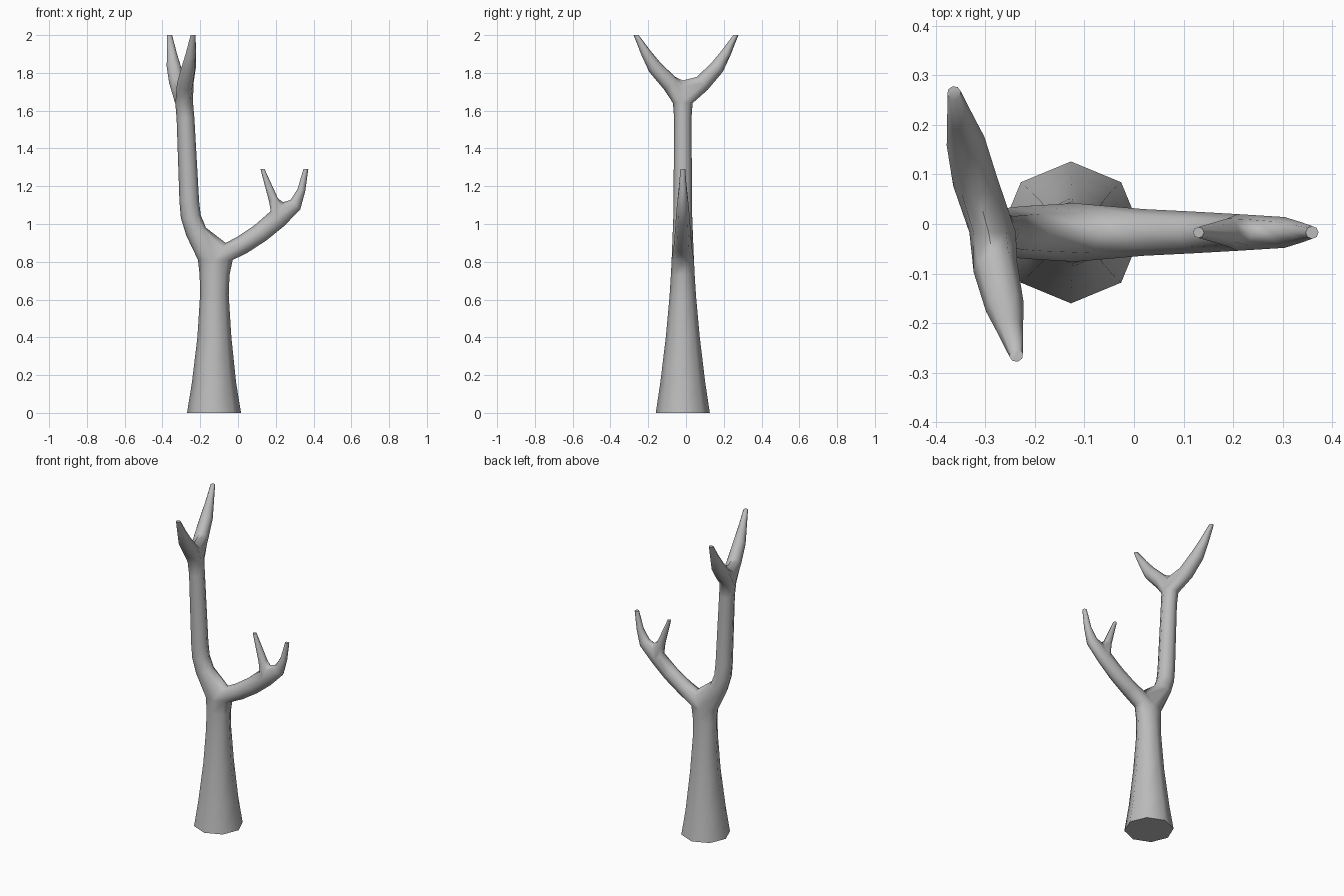
import bpy, bmesh, math
from mathutils import Vector

SIDES = 8
cube = bpy.data.objects.get("Cube")
if cube:
    bpy.data.objects.remove(cube, do_unlink=True)

bm = bmesh.new()
AXIS_Y = -0.017


def ring(center, tangent, side, r, r_side=None):
    """Eight-sided loop across the tangent; corner 2 points along side."""
    t = Vector(tangent).normalized()
    u = Vector(side).cross(t).normalized()
    v = t.cross(u)
    out = []
    for i in range(SIDES):
        a = math.tau * i / SIDES
        out.append(bm.verts.new(Vector(center) + u * r * math.cos(a)
                                + v * (r_side or r) * math.sin(a)))
    return out


def bridge(a, b):
    for i in range(SIDES):
        j = (i + 1) % SIDES
        bm.faces.new((a[i], a[j], b[j], b[i]))


def grow(start, stations, side):
    """Extend a limb through (center, tangent, radius, side radius) stations."""
    for center, tangent, r, r_side in stations:
        nxt = ring(center, tangent, side, r, r_side)
        bridge(start, nxt)
        start = nxt
    return start


def split(loop, saddle):
    """Share a saddle arc between two new loops that leave the old one."""
    saddle = Vector(saddle)
    mid = (loop[2].co + loop[6].co) / 2
    k = math.sqrt(0.5)
    sa, sc = (bm.verts.new(mid + (loop[i].co - mid) * k + (saddle - mid) * k)
              for i in (2, 6))
    sb = bm.verts.new(saddle)
    outer = loop[:3] + [sa, sb, sc] + loop[6:]
    inner = [sb, sa] + loop[2:7] + [sc]
    return outer, inner


def flat(stations):
    """Stations (x, z, tangent x, tangent z, r, r_side) in the main plane."""
    return [((x, AXIS_Y, z), (tx, 0, tz), r, rs) for x, z, tx, tz, r, rs in stations]


Y = (0, 1, 0)

# Trunk, flared at the foot
base = ring((-0.127, AXIS_Y, 0), (0, 0, 1), Y, 0.143)
bm.faces.new(base[::-1])
trunk = grow(base, flat([
    (-0.127, 0.16, 0, 1, 0.117, 0.119),
    (-0.125, 0.40, 0, 1, 0.090, 0.090),
    (-0.125, 0.62, 0, 1, 0.076, 0.070),
    (-0.124, 0.73, 0, 1, 0.079, 0.063),
    (-0.120, 0.81, 0, 1, 0.092, 0.059)]), Y)
low_limb, tall_limb = split(trunk, (-0.065, AXIS_Y, 0.90))

# Low limb with two tines
low_limb = grow(low_limb, flat([
    (0.020, 0.888, 0.85, 0.50, 0.050, 0.047),
    (0.120, 0.954, 0.80, 0.60, 0.051, 0.042),
    (0.208, 1.028, 0.75, 0.66, 0.053, 0.037)]), Y)
outer, inner = split(low_limb, (0.238, AXIS_Y, 1.115))
tips = [
    grow(outer, flat([(0.304, 1.102, 0.7, 0.7, 0.036, 0.031),
                      (0.336, 1.180, 0.3, 1.0, 0.021, 0.021),
                      (0.359, 1.290, 0.0, 1.0, 0.013, 0.013)]), Y),
    grow(inner, flat([(0.188, 1.128, -0.3, 1.0, 0.025, 0.028),
                      (0.130, 1.290, 0.0, 1.0, 0.011, 0.011)]), Y),
]

# Tall limb, rising nearly straight
tall_limb = grow(tall_limb, flat([
    (-0.222, 0.960, -0.4, 1, 0.056, 0.053),
    (-0.250, 1.040, -0.15, 1, 0.053, 0.050),
    (-0.258, 1.120, -0.05, 1, 0.052, 0.049),
    (-0.278, 1.560, -0.05, 1, 0.047, 0.046),
    (-0.285, 1.640, -0.08, 1, 0.047, 0.052)]), Y)

# Mirrored pair of tines on top, in a plane turned off the y axis
SLANT = -0.237
cross_side = (-1, SLANT, 0)
tall_limb = tall_limb[2:] + tall_limb[:2]
back, front = split(tall_limb, (-0.293, AXIS_Y, 1.76))
for start, s in ((back, 1), (front, -1)):
    path = []
    for d, z, td, tz, r in ((0.087, 1.745, 0.75, 0.65, 0.045),
                            (0.167, 1.832, 0.65, 0.75, 0.039),
                            (0.212, 1.905, 0.50, 0.87, 0.027),
                            (0.264, 2.000, 0.00, 1.00, 0.014)):
        path.append(((-0.3 + SLANT * d * s, d * s, z),
                     (SLANT * td * s, td * s, tz), r, r))
    tips.append(grow(start, path, cross_side))

# Flat cut ends
for tip in tips:
    bm.faces.new(tip)

bmesh.ops.recalc_face_normals(bm, faces=bm.faces)
mesh = bpy.data.meshes.new("bare_tree")
bm.to_mesh(mesh)
bm.free()
tree = bpy.data.objects.new("bare_tree", mesh)
bpy.context.collection.objects.link(tree)

# Plain grey material
grey = bpy.data.materials.new("plain_grey")
grey.use_nodes = True
colour = (0.5, 0.5, 0.5, 1)
grey.diffuse_color = colour
grey.node_tree.nodes["Principled BSDF"].inputs["Base Color"].default_value = colour
mesh.materials.append(grey)

bpy.ops.object.select_all(action='DESELECT')
tree.select_set(True)
bpy.context.view_layer.objects.active = tree
bpy.ops.object.shade_smooth_by_angle(angle=math.radians(65))
